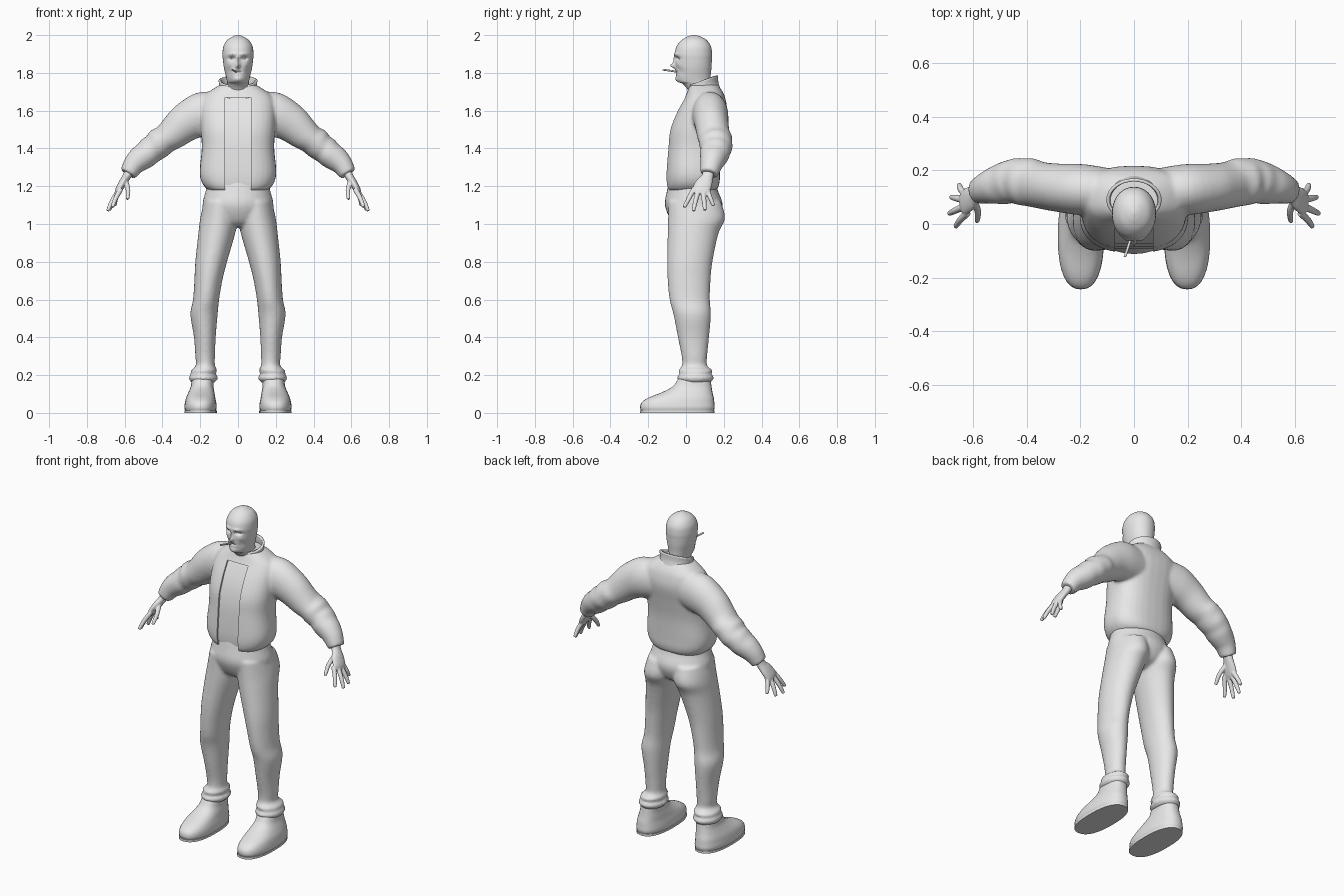
import bpy, bmesh, math
from mathutils import Vector

if "Cube" in bpy.data.objects:
    bpy.data.objects.remove(bpy.data.objects["Cube"])

grey = bpy.data.materials.new("light_grey")
grey.diffuse_color = (0.8, 0.8, 0.8, 1)
grey.use_nodes = True
grey.node_tree.nodes["Principled BSDF"].inputs["Base Color"].default_value = grey.diffuse_color


def zring(z, x0, x1, y0, y1, tilt=0):
    """Horizontal cross-section given by its extents."""
    return (Vector(((x0 + x1) / 2, (y0 + y1) / 2, z)),
            Vector(((x1 - x0) / 2, 0, 0)), Vector((0, (y1 - y0) / 2, tilt)))


def path_rings(stations):
    """Cross-sections along a limb: (x, y, z, half width, half thickness)."""
    pts = [Vector(s[:3]) for s in stations]
    out = []
    for i, s in enumerate(stations):
        t = (pts[min(i + 1, len(pts) - 1)] - pts[max(i - 1, 0)]).normalized()
        u = (Vector((0, 1, 0)) - t * t.y).normalized()
        out.append((pts[i], u * s[3], t.cross(u) * s[4]))
    return out


def loft(bm, rings, seg=32, steps=4, power=2.0, caps=True):
    """Skin a smooth closed tube through the cross-sections."""
    fine = []
    for i in range(len(rings) - 1):
        p = [rings[max(0, min(len(rings) - 1, i + k))] for k in (-1, 0, 1, 2)]
        for k in range(steps):
            t = k / steps
            fine.append([0.5 * (2 * b + (c - a) * t + (2 * a - 5 * b + 4 * c - d) * t * t
                                + (3 * b - a - 3 * c + d) * t ** 3)
                         for a, b, c, d in zip(*p)])
    fine.append(rings[-1])
    loops = []
    for c, u, v in fine:
        loop = []
        for k in range(seg):
            a = 2 * math.pi * k / seg
            cu, cv = [math.copysign(abs(f) ** (2 / power), f) for f in (math.cos(a), math.sin(a))]
            loop.append(bm.verts.new(c + u * cu + v * cv))
        loops.append(loop)
    for l0, l1 in zip(loops, loops[1:]):
        for k in range(seg):
            bm.faces.new((l0[k], l0[(k + 1) % seg], l1[(k + 1) % seg], l1[k]))
    if caps:
        bm.faces.new(loops[0][::-1])
        bm.faces.new(loops[-1])


def finish(bm, name):
    bmesh.ops.recalc_face_normals(bm, faces=bm.faces[:])
    me = bpy.data.meshes.new(name)
    bm.to_mesh(me)
    bm.free()
    ob = bpy.data.objects.new(name, me)
    bpy.context.scene.collection.objects.link(ob)
    me.materials.append(grey)
    shade(me)
    return ob


def shade(me, angle=40):
    for p in me.polygons:
        p.use_smooth = True
    me.set_sharp_from_angle(angle=math.radians(angle))


def fuse(ob, voxel, smooth, cutter=None):
    """Merge overlapping volumes into one flowing skin."""
    m = ob.modifiers.new("merge", 'REMESH')
    m.mode, m.voxel_size = 'VOXEL', voxel
    m = ob.modifiers.new("soften", 'SMOOTH')
    m.factor, m.iterations = 0.5, smooth
    if cutter:
        m = ob.modifiers.new("cut", 'BOOLEAN')
        m.operation, m.object = 'DIFFERENCE', cutter
    dg = bpy.context.evaluated_depsgraph_get()
    me = bpy.data.meshes.new_from_object(ob.evaluated_get(dg))
    ob.modifiers.clear()
    ob.data = me
    me.materials.clear()
    me.materials.append(grey)
    shade(me)


# Jacket: torso (z, front, back, half width) and sleeves, merged
torso = [(1.175, -.085, .14, .145), (1.185, -.1, .165, .165), (1.22, -.107, .178, .192),
         (1.28, -.107, .18, .203), (1.4, -.098, .185, .192), (1.5, -.087, .2, .197),
         (1.6, -.047, .217, .2), (1.67, -.007, .207, .185), (1.71, .01, .188, .14),
         (1.74, .02, .165, .09)]
sleeve = [(.08, .12, 1.59, .085, .11), (.19, .128, 1.58, .095, .118), (.28, .135, 1.535, .09, .102),
          (.35, .145, 1.475, .087, .085), (.385, .155, 1.45, .09, .076), (.415, .157, 1.43, .088, .08),
          (.44, .16, 1.405, .086, .074), (.465, .157, 1.39, .08, .073), (.49, .15, 1.365, .078, .07),
          (.525, .142, 1.34, .068, .066), (.555, .133, 1.31, .058, .056), (.583, .122, 1.265, .048, .045)]
bm = bmesh.new()
loft(bm, [zring(z, -w, w, a, b) for z, a, b, w in torso], power=2.5)
for s in (1, -1):
    loft(bm, path_rings([(s * p[0], *p[1:]) for p in sleeve]))
jacket = finish(bm, "jacket")

# Cutter opening the jacket front as a shallow strip over the shirt
profile = [(a + .015, z) for z, a, b, w in torso[2:8]]
profile = [(-.3, 1.1), (.0, 1.1), (.0, 1.205), (-.09, 1.206)] + profile + [(-.3, 1.69)]
bm = bmesh.new()
front = bm.faces.new([bm.verts.new((-.07, y, z)) for y, z in profile])
ext = bmesh.ops.extrude_face_region(bm, geom=[front])
bmesh.ops.translate(bm, vec=(.14, 0, 0),
                    verts=[v for v in ext["geom"] if isinstance(v, bmesh.types.BMVert)])
cutter = finish(bm, "front_cutter")
fuse(jacket, .009, 5, cutter)
bpy.data.objects.remove(cutter)

# Collar: tilted standing band, open at the throat
bm = bmesh.new()
loft(bm, [zring(1.685, -.115, .115, -.005, .185, .02), zring(1.72, -.1, .1, .008, .172, .028),
          zring(1.76, -.103, .103, .01, .17, .026)], seg=48, caps=False)
bmesh.ops.delete(bm, geom=[f for f in bm.faces if abs(f.calc_center_median().x) < .05
                           and f.calc_center_median().y < .07], context='FACES')
collar = finish(bm, "collar")
m = collar.modifiers.new("thickness", 'SOLIDIFY')
m.thickness = .012

# Trousers: pelvis, legs (z, inner, outer, front, back) and gathered cuffs
leg = [(1.12, .0, .18, -.095, .185), (1.03, .0, .2, -.095, .207), (.95, .015, .21, -.097, .172),
       (.8, .058, .226, -.1, .14), (.7, .083, .231, -.097, .13), (.6, .1, .238, -.087, .126),
       (.52, .108, .252, -.066, .132), (.4, .118, .233, -.043, .122), (.3, .122, .226, -.023, .112),
       (.25, .122, .224, -.022, .112), (.225, .11, .25, -.04, .14), (.205, .118, .25, -.035, .135),
       (.185, .105, .262, -.048, .148), (.16, .125, .245, -.03, .13)]
bm = bmesh.new()
loft(bm, [zring(.985, -.07, .07, -.04, .1), zring(1.02, -.16, .16, -.08, .165),
          zring(1.1, -.188, .188, -.112, .195), zring(1.18, -.17, .17, -.1, .168),
          zring(1.25, -.16, .16, -.085, .155)])
for s in (1, -1):
    loft(bm, [zring(z, s * i, s * o, a, b) for z, i, o, a, b in leg])
fuse(finish(bm, "trousers"), .009, 4)

# Shoes with thin soles
shoe = [(.012, .117, .28, -.238, .147), (.03, .113, .284, -.243, .152), (.055, .115, .281, -.235, .15),
        (.08, .12, .275, -.2, .147), (.11, .125, .262, -.125, .14), (.14, .13, .25, -.07, .135),
        (.175, .13, .245, -.045, .13), (.2, .135, .24, -.03, .12)]
for s, side in ((1, "left"), (-1, "right")):
    for name, rows in (("shoe", shoe), ("sole", [(0, .112, .284, -.244, .15),
                                                 (.013, .112, .284, -.244, .15)])):
        bm = bmesh.new()
        loft(bm, [zring(z, s * i, s * o, a, b) for z, i, o, a, b in rows], power=2.4)
        finish(bm, f"{side}_{name}")

# Hands: palm, four spread fingers and a thumb, merged
palm = [(.572, .122, 1.285, .03, .026), (.59, .113, 1.25, .032, .022), (.612, .095, 1.215, .045, .021),
        (.632, .08, 1.18, .047, .018), (.642, .075, 1.16, .036, .011)]
fingers = [((.62, .042, 1.185), (.648, .015, 1.135), (.664, -.008, 1.092)),
           ((.633, .065, 1.175), (.667, .05, 1.12), (.688, .04, 1.073)),
           ((.633, .09, 1.175), (.662, .096, 1.12), (.68, .1, 1.076)),
           ((.625, .11, 1.185), (.645, .128, 1.14), (.652, .145, 1.1)),
           ((.595, .085, 1.225), (.582, .045, 1.18), (.585, .012, 1.135))]
for s, side in ((1, "left"), (-1, "right")):
    bm = bmesh.new()
    loft(bm, path_rings([(s * p[0], *p[1:]) for p in palm]), seg=20)
    for f in fingers:
        (x0, y0, z0), mid, (x2, y2, z2) = f
        end = (Vector(f[2]) - Vector(mid)).normalized() * .004
        tip = Vector(f[2]) + end
        rows = [(*f[0], .014, .014), (*mid, .0125, .0125), (*f[2], .0095, .0095), (*tip, .004, .004)]
        loft(bm, path_rings([(s * r[0], *r[1:]) for r in rows]), seg=12)
    fuse(finish(bm, f"{side}_hand"), .004, 3)

# Head (z, front, back, half width), then facial forms pressed into the front
head = [(1.64, .03, .13, .06), (1.7, .015, .13, .058), (1.74, -.015, .13, .057),
        (1.755, -.042, .13, .058), (1.79, -.052, .131, .066), (1.83, -.055, .135, .075),
        (1.87, -.057, .137, .08), (1.9, -.06, .138, .082), (1.94, -.05, .132, .077),
        (1.973, -.024, .11, .058), (1.992, .008, .078, .029), (2.0, .035, .05, .006)]
# x, z, spread in x, spread in z, depth (negative is outward)
forms = [(0, 1.838, .01, .014, -.027), (0, 1.868, .008, .02, -.01), (0, 1.765, .025, .016, -.009),
         (.033, 1.876, .017, .009, .016), (.03, 1.9, .022, .008, -.007), (0, 1.805, .022, .005, .006),
         (.045, 1.845, .014, .014, -.004), (.05, 1.805, .015, .02, .006)]
bm = bmesh.new()
loft(bm, [zring(z, -w, w, a, b) for z, a, b, w in head], seg=96, steps=8, power=2.1)
for v in bm.verts:
    if v.co.y < .03 and v.co.z > 1.74:
        v.co.y += sum(d * math.exp(-((abs(v.co.x) - x) / sx) ** 2 - ((v.co.z - z) / sz) ** 2)
                      for x, z, sx, sz, d in forms)
finish(bm, "head")

# Thin stick held in the mouth
bm = bmesh.new()
loft(bm, path_rings([(-.008, -.04, 1.805, .005, .005), (-.02, -.08, 1.811, .005, .005),
                     (-.034, -.122, 1.817, .005, .005)]), seg=10)
finish(bm, "mouth_stick")
